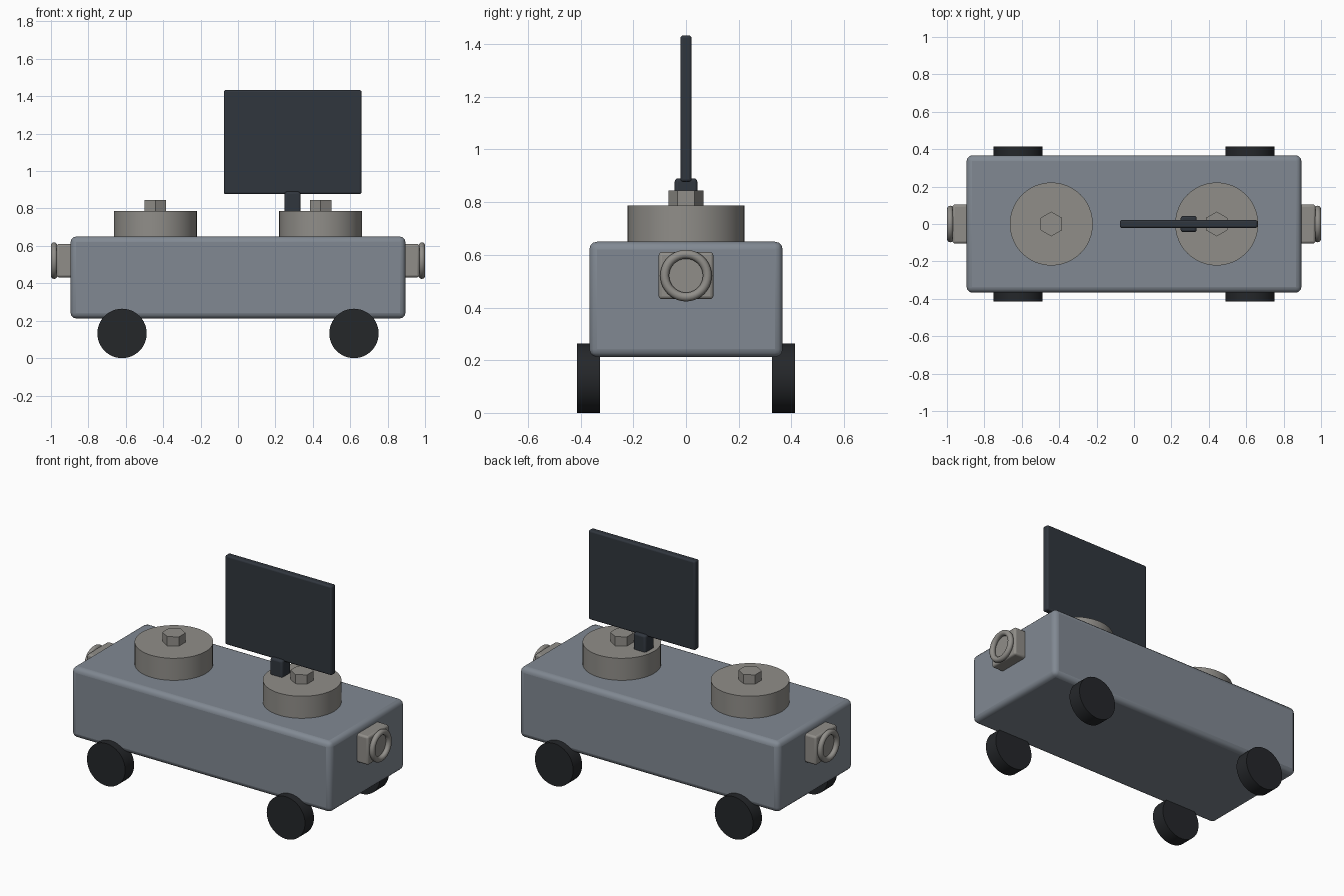
import bpy
from math import pi, radians

if "Cube" in bpy.data.objects:
    bpy.data.objects.remove(bpy.data.objects["Cube"])


def material(name, rgb):
    m = bpy.data.materials.new(name)
    m.diffuse_color = (*rgb, 1)
    m.use_nodes = True
    m.node_tree.nodes["Principled BSDF"].inputs["Base Color"].default_value = m.diffuse_color
    return m


PAINT = material("blue_grey_paint", (0.22, 0.25, 0.29))
METAL = material("bare_metal", (0.28, 0.27, 0.25))
DARK = material("dark_panel", (0.03, 0.037, 0.048))
RUBBER = material("black_rubber", (0.018, 0.02, 0.023))


def finish(name, mat, smooth=True):
    o = bpy.context.object
    o.name = o.data.name = name
    o.data.materials.append(mat)
    bpy.ops.object.transform_apply(location=False, rotation=True, scale=True)
    if smooth:
        bpy.ops.object.shade_smooth_by_angle(angle=radians(35))
    return o


def box(name, loc, size, bevel, mat):
    bpy.ops.mesh.primitive_cube_add(size=1, location=loc, scale=size)
    o = finish(name, mat)
    mod = o.modifiers.new("edge_bevel", 'BEVEL')
    mod.width, mod.segments = bevel, 3
    return o


def cylinder(name, loc, radius, depth, mat, sides=48, rot=(0, 0, 0)):
    bpy.ops.mesh.primitive_cylinder_add(vertices=sides, radius=radius, depth=depth,
                                        location=loc, rotation=rot)
    return finish(name, mat, smooth=sides > 8)


# Main body
box("body", (0, 0, 0.431), (1.79, 0.734, 0.438), 0.03, PAINT)

for side, sx in (("left", -1), ("right", 1)):
    # Round deck plates with hexagonal bolts
    cylinder(f"{side}_deck_disc", (sx * 0.442, 0, 0.714), 0.222, 0.147, METAL)
    cylinder(f"{side}_hex_bolt", (sx * 0.442, 0, 0.81), 0.066, 0.07, METAL, sides=6)

    # End couplers: block and ring
    box(f"{side}_coupler_block", (sx * 0.925, 0, 0.521), (0.09, 0.208, 0.178), 0.012, METAL)
    bpy.ops.mesh.primitive_torus_add(location=(sx * 0.983, 0, 0.521), rotation=(0, pi / 2, 0),
                                     major_radius=0.081, minor_radius=0.017,
                                     major_segments=40, minor_segments=12)
    finish(f"{side}_coupler_ring", METAL)

    # Wheels
    for end, sy in (("front", -1), ("back", 1)):
        cylinder(f"{end}_{side}_wheel", (sx * 0.62, sy * 0.37, 0.132), 0.132, 0.088,
                 RUBBER, rot=(pi / 2, 0, 0))

# Upright panel on its post
box("panel_post", (0.292, 0, 0.78), (0.085, 0.086, 0.22), 0.012, DARK)
box("panel", (0.292, 0, 1.155), (0.736, 0.042, 0.556), 0.01, DARK)
